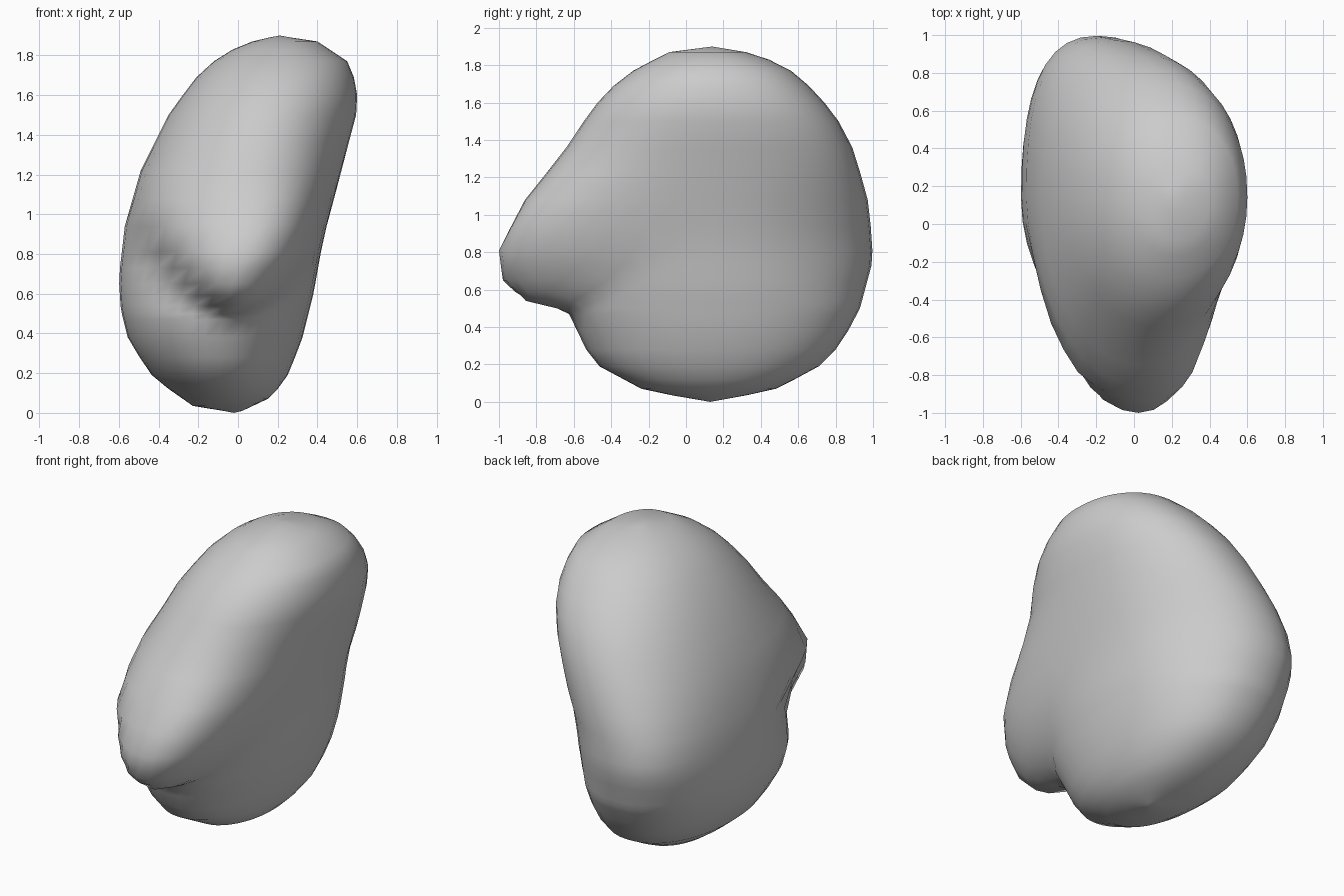
import bpy, bmesh, math

if "Cube" in bpy.data.objects:
    bpy.data.objects.remove(bpy.data.objects["Cube"])

# Silhouette profiles as (z, offset): left, right, front (with nose), back
LEFT = [(0, 0), (.03, -.22), (.17, -.42), (.36, -.55), (.52, -.59), (.68, -.6), (.94, -.57),
        (1.22, -.49), (1.5, -.35), (1.68, -.22), (1.79, -.1), (1.86, .03), (1.9, .2)]
RIGHT = [(0, 0), (.08, .17), (.19, .25), (.36, .32), (.6, .38), (.88, .43), (1.14, .5),
         (1.37, .56), (1.52, .6), (1.65, .6), (1.77, .55), (1.87, .4), (1.9, .2)]
FRONT = [(0, .13), (.06, -.22), (.21, -.5), (.48, -.63), (.50, -.70), (.54, -.87), (.65, -.98),
         (.81, -1), (1.08, -.86), (1.33, -.66), (1.57, -.5), (1.68, -.4), (1.78, -.27),
         (1.87, -.09), (1.9, .14)]
BACK = [(0, .13), (.06, .46), (.18, .7), (.31, .83), (.5, .93), (.76, 1), (1.05, .98),
        (1.34, .9), (1.53, .8), (1.67, .68), (1.78, .55), (1.86, .38), (1.9, .14)]
LEVELS = [.01, .035, .07, .12, .19, .28, .38, .47, .5, .54, .59, .65, .73, .81, .94, 1.08,
          1.22, 1.36, 1.5, 1.6, 1.69, 1.77, 1.83, 1.87, 1.89]
SEGMENTS = 40
YC = .14


def sample(profile, z):
    for (z0, a), (z1, b) in zip(profile, profile[1:]):
        if z <= z1:
            return a + (b - a) * (z - z0) / (z1 - z0)
    return profile[-1][1]


def clamp(v):
    return max(0.0, min(1.0, v))


def power(v, n):
    return math.copysign(abs(v) ** (2 / n), v)


def ring_point(z, angle):
    left, right = sample(LEFT, z), sample(RIGHT, z)
    c, s = math.cos(angle), math.sin(angle)
    n = 2.05 if s < 0 else 2.2
    t = abs(power(s, n))
    bump = math.exp(-((z - .85) / .35) ** 2)
    x = (left + right) / 2 + (right - left) / 2 * power(c, n)
    if s >= 0:
        return (x - .11 * bump * t * t, YC + (sample(BACK, z) - YC) * t, z)
    # Nose underside curves upward away from its centre
    x += .11 * bump * t * t
    fade = clamp((1.3 - z) / .5) * clamp((z - .3) / .2)
    zn = max(min(z, .48), z - 2 * x * x * fade)
    return (x, YC + (sample(FRONT, zn) - YC) * t, z)


# Body with nose, lofted through horizontal rings
bm = bmesh.new()
rings = [[bm.verts.new(ring_point(z, 2 * math.pi * i / SEGMENTS)) for i in range(SEGMENTS)]
         for z in LEVELS]
bottom = bm.verts.new((-.02, .13, 0))
top = bm.verts.new((.21, .14, 1.9))
for i in range(SEGMENTS):
    j = (i + 1) % SEGMENTS
    for a, b in zip(rings, rings[1:]):
        bm.faces.new((a[i], a[j], b[j], b[i]))
    bm.faces.new((bottom, rings[0][j], rings[0][i]))
    bm.faces.new((top, rings[-1][i], rings[-1][j]))
bmesh.ops.recalc_face_normals(bm, faces=bm.faces)
for f in bm.faces:
    f.smooth = True
mesh = bpy.data.meshes.new("head_blob")
bm.to_mesh(mesh)
bm.free()
body = bpy.data.objects.new("head_blob", mesh)
bpy.context.collection.objects.link(body)
